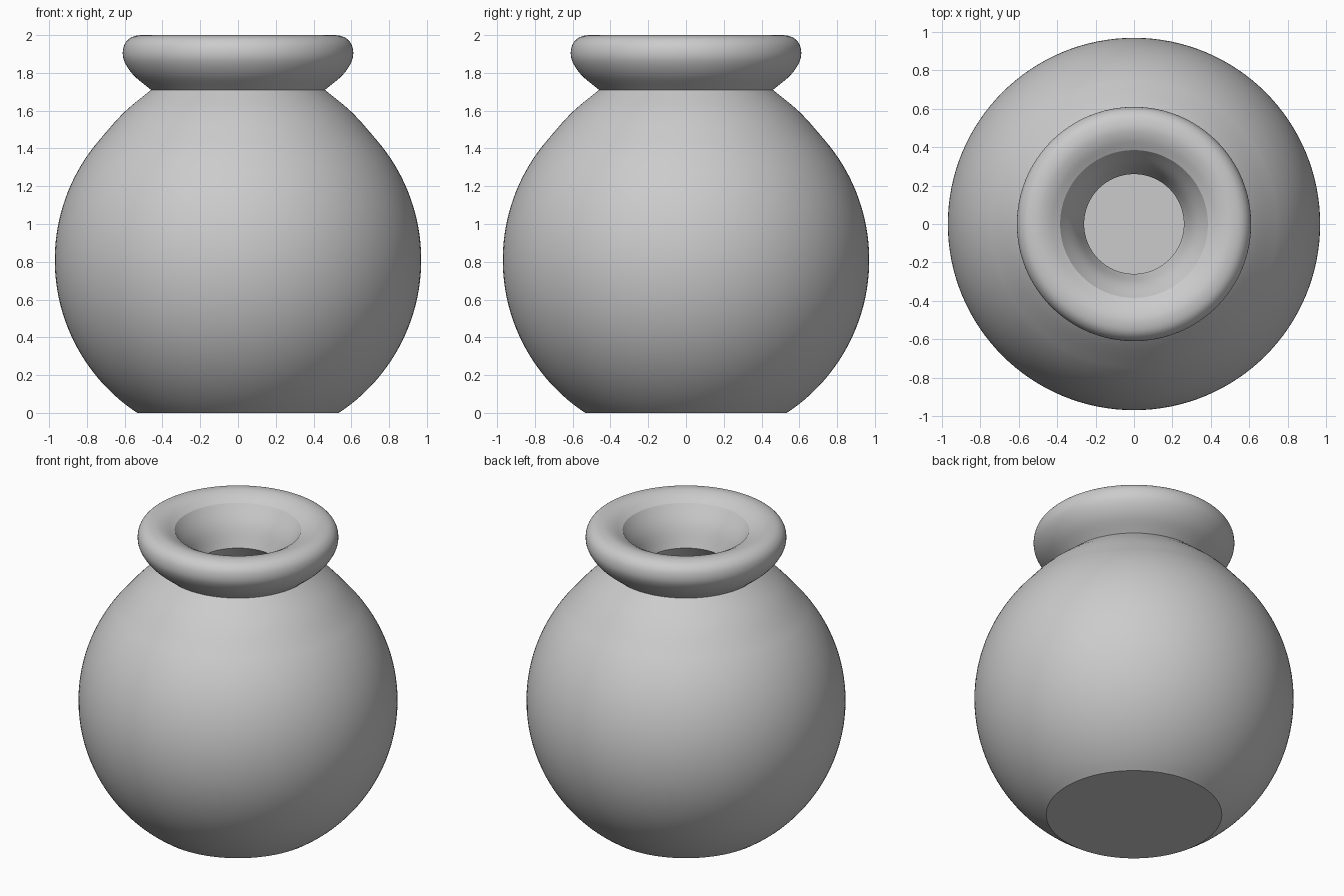
import bpy, bmesh, math
from mathutils import Vector

cube = bpy.data.objects.get("Cube")
if cube:
    bpy.data.objects.remove(cube, do_unlink=True)

CENTRE_Z = 0.81


def arc(radius, low_z, high_deg, steps=24):
    """Belly arc from height low_z up to the given latitude."""
    low = math.asin((low_z - CENTRE_Z) / radius)
    high = math.radians(high_deg)
    angles = [low + (high - low) * i / steps for i in range(steps + 1)]
    return [(radius * math.cos(a), CENTRE_Z + radius * math.sin(a)) for a in angles]


def smooth(points, steps=6):
    """Smooth curve through the points."""
    p = [Vector(q) for q in points]
    p = [2 * p[0] - p[1]] + p + [2 * p[-1] - p[-2]]
    out = []
    for a, b, c, d in zip(p, p[1:], p[2:], p[3:]):
        for i in range(steps):
            t = i / steps
            out.append(0.5 * (2 * b + (c - a) * t + (2 * a - 5 * b + 4 * c - d) * t * t
                              + (3 * b - a - 3 * c + d) * t ** 3))
    return out + [p[-2]]


def lathe(name, runs, material, segments=128):
    """Spin joined profile runs round the z axis."""
    bm = bmesh.new()
    verts = [bm.verts.new((r, 0, z)) for run in runs for r, z in run]
    edges = [bm.edges.new(pair) for pair in zip(verts, verts[1:])]
    bmesh.ops.spin(bm, geom=verts + edges, cent=(0, 0, 0), axis=(0, 0, 1),
                   angle=math.tau, steps=segments, use_duplicate=False)
    bmesh.ops.remove_doubles(bm, verts=bm.verts, dist=0.0005)
    bmesh.ops.recalc_face_normals(bm, faces=bm.faces)
    mesh = bpy.data.meshes.new(name)
    bm.to_mesh(mesh)
    bm.free()
    mesh.materials.append(material)
    obj = bpy.data.objects.new(name, mesh)
    bpy.context.collection.objects.link(obj)
    bpy.ops.object.select_all(action='DESELECT')
    obj.select_set(True)
    bpy.context.view_layer.objects.active = obj
    bpy.ops.object.shade_smooth_by_angle(angle=math.radians(20))
    return obj


clay = bpy.data.materials.new("light grey clay")
clay.use_nodes = True
grey = (0.6, 0.6, 0.6, 1)
clay.diffuse_color = grey
clay.node_tree.nodes["Principled BSDF"].inputs["Base Color"].default_value = grey

# Outer belly with flat base, flaring slightly into the neck
belly = smooth(arc(0.97, 0, 41) + [(0.605, 1.59), (0.46, 1.71)], 3)
# Flared, rounded lip
lip = smooth([(0.46, 1.71), (0.555, 1.79), (0.605, 1.87), (0.605, 1.94),
              (0.57, 1.985), (0.51, 2.0), (0.45, 1.988), (0.385, 1.955)])
# Funnel down to the throat
funnel = smooth([(0.385, 1.955), (0.31, 1.84), (0.26, 1.71)])
# Hollow inside with flat floor
inside = smooth([(0.26, 1.71), (0.46, 1.45)] + arc(0.77, 0.2, 41)[::-1], 3)

lathe("pot", [[(0, 0)], belly, lip[1:], funnel[1:], inside[1:], [(0, 0.2)]], clay)
